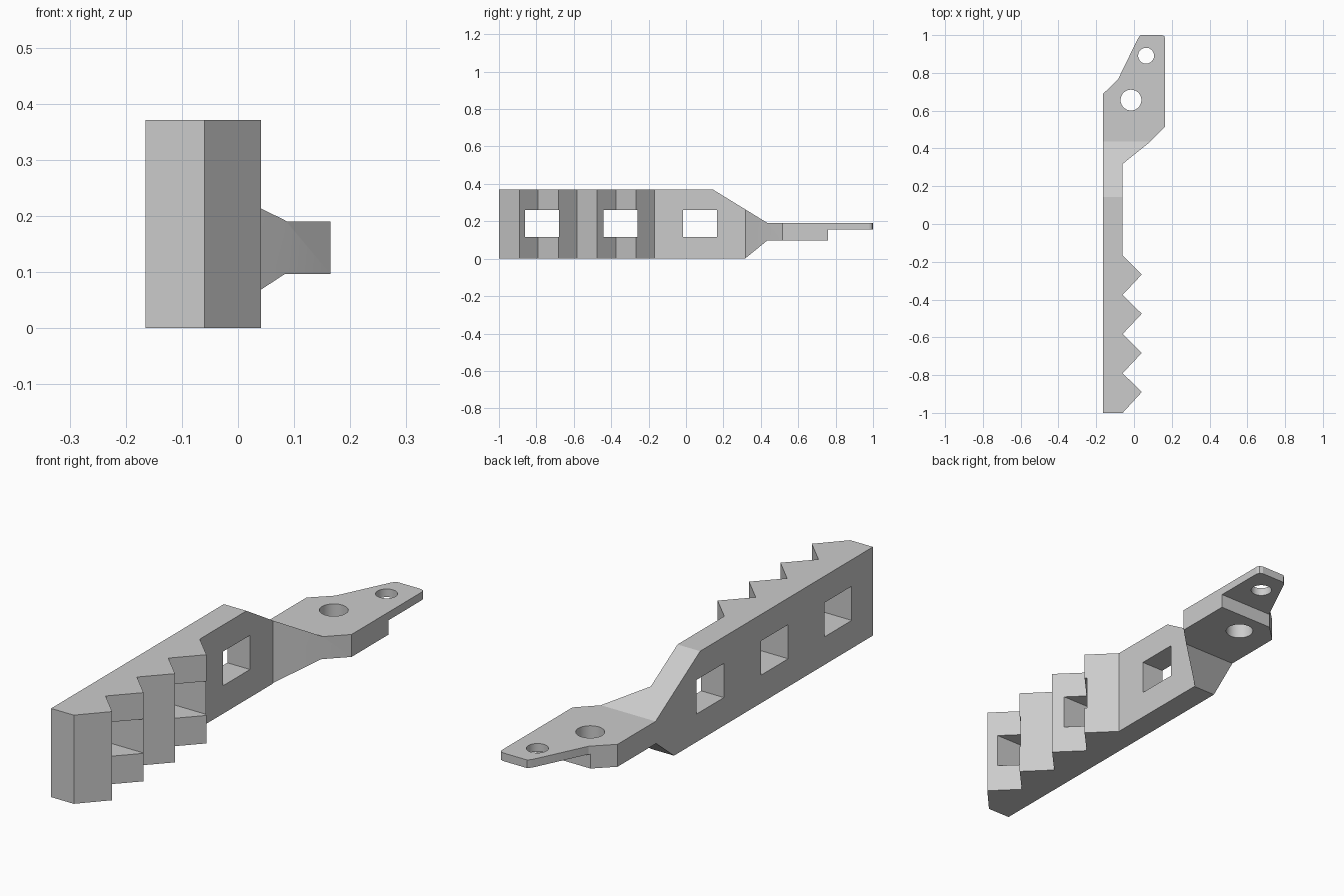
import bpy
import bmesh
from mathutils import Vector

if "Cube" in bpy.data.objects:
    bpy.data.objects.remove(bpy.data.objects["Cube"])


def prism(name, points, place, direction):
    """Extrude a flat outline along a direction."""
    bm = bmesh.new()
    face = bm.faces.new([bm.verts.new(place(a, b)) for a, b in points])
    new = bmesh.ops.extrude_face_region(bm, geom=[face])["geom"]
    bmesh.ops.translate(bm, vec=Vector(direction),
                        verts=[v for v in new if isinstance(v, bmesh.types.BMVert)])
    bmesh.ops.recalc_face_normals(bm, faces=bm.faces)
    mesh = bpy.data.meshes.new(name)
    bm.to_mesh(mesh)
    bm.free()
    obj = bpy.data.objects.new(name, mesh)
    bpy.context.collection.objects.link(obj)
    return obj


def combine(obj, other, operation):
    """Apply an exact boolean and discard the helper."""
    bpy.context.view_layer.objects.active = obj
    mod = obj.modifiers.new("cut", 'BOOLEAN')
    mod.operation = operation
    mod.solver = 'EXACT'
    mod.object = other
    other.hide_render = True
    bpy.ops.object.modifier_apply(modifier=mod.name)
    bpy.data.objects.remove(other, do_unlink=True)


# Plan outline: toothed bar, then offset mounting tab
plan = [(-0.165, -1.0), (-0.06, -1.0)]
for i in range(4):
    y = -0.89 + i * 0.2075
    plan += [(0.041, y), (-0.06, y + 0.1)]
plan += [(-0.06, 0.318), (0.083, 0.433), (0.165, 0.515), (0.165, 0.982),
         (0.16, 0.995), (0.147, 1.0), (0.035, 1.0), (0.022, 0.985),
         (-0.085, 0.765), (-0.165, 0.688)]
bracket = prism("toothed_bracket", plan, lambda x, y: (x, y, -0.1), (0, 0, 0.6))

# Side outline: tall bar tapering to the thin stepped tab
side = [(-1.1, 0), (0.315, 0), (0.433, 0.096), (0.76, 0.096), (0.76, 0.156),
        (1.1, 0.156), (1.1, 0.19), (0.437, 0.19), (0.142, 0.371), (-1.1, 0.371)]
combine(bracket, prism("side_outline", side, lambda y, z: (-0.3, y, z), (0.6, 0, 0)),
        'INTERSECT')

# Rectangular windows through the bar
for y in (-0.77, -0.35, 0.075):
    window = [(y - 0.09, 0.117), (y + 0.09, 0.117), (y + 0.09, 0.26), (y - 0.09, 0.26)]
    combine(bracket, prism("window_cutter", window, lambda y, z: (-0.3, y, z), (0.6, 0, 0)),
            'DIFFERENCE')

# Round holes in the tab
for x, y, r in ((-0.016, 0.656, 0.055), (0.064, 0.891, 0.042)):
    bpy.ops.mesh.primitive_cylinder_add(vertices=48, radius=r, depth=1, location=(x, y, 0.2))
    combine(bracket, bpy.context.object, 'DIFFERENCE')

bpy.ops.object.select_all(action='DESELECT')
bracket.select_set(True)
bpy.context.view_layer.objects.active = bracket
bpy.ops.object.shade_smooth_by_angle(angle=0.35)
